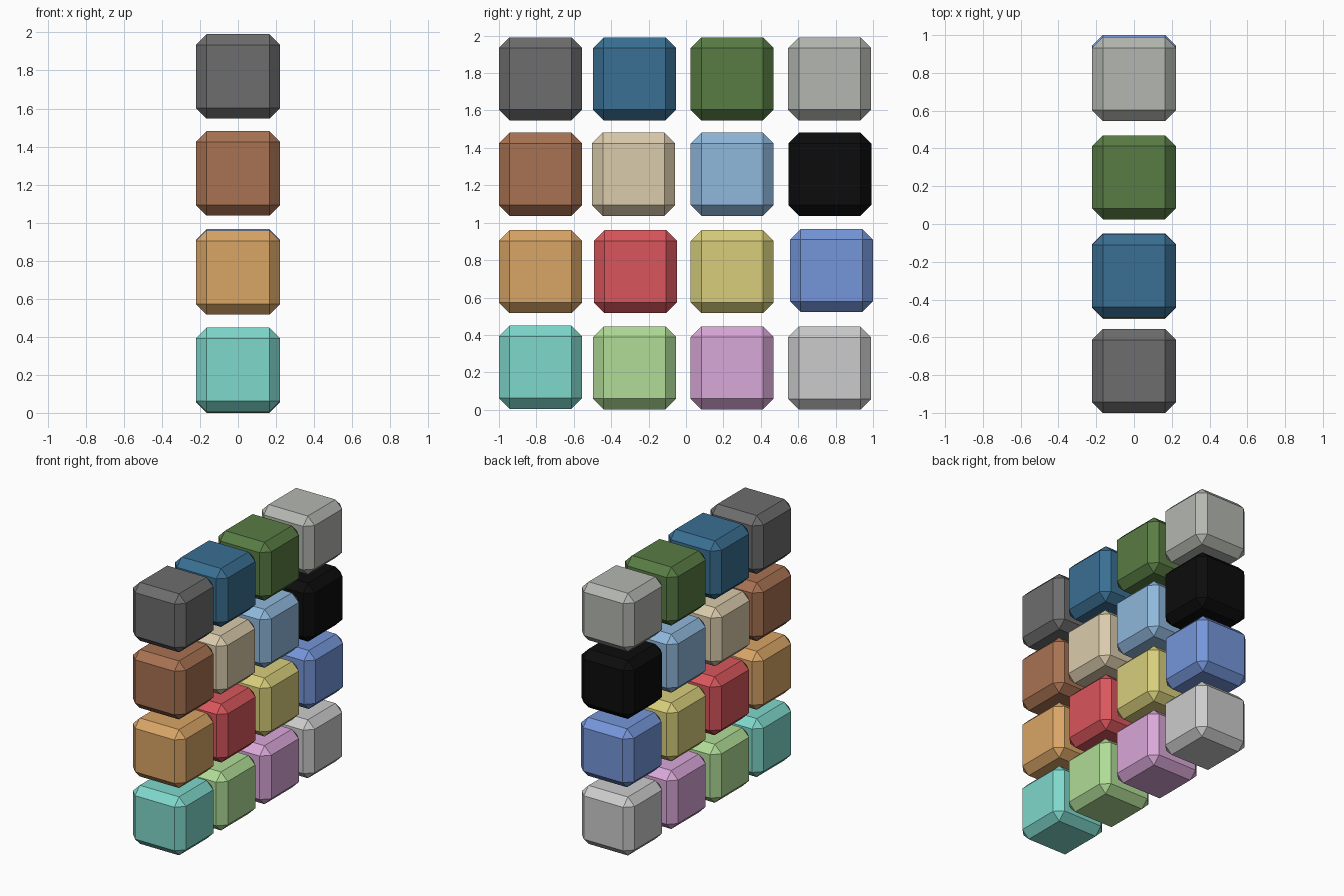
import bpy, bmesh

if "Cube" in bpy.data.objects:
    bpy.data.objects.remove(bpy.data.objects["Cube"])

SIZE, BEVEL = 0.444, 0.057


def material(name, hex_code):
    # sRGB hex to linear diffuse colour
    rgb = [int(hex_code[i:i + 2], 16) / 255 for i in (0, 2, 4)]
    lin = [c / 12.92 if c <= 0.04045 else ((c + 0.055) / 1.055) ** 2.4 for c in rgb]
    mat = bpy.data.materials.new(name)
    mat.diffuse_color = (*lin, 1)
    mat.use_nodes = True
    mat.node_tree.nodes["Principled BSDF"].inputs["Base Color"].default_value = mat.diffuse_color
    return mat


def block(name, y, z, hex_code):
    # flat-shaded cube with single-segment chamfered edges
    bm = bmesh.new()
    bmesh.ops.create_cube(bm, size=SIZE)
    bmesh.ops.bevel(bm, geom=bm.edges[:], offset=BEVEL, segments=1,
                    affect='EDGES', profile=0.5)
    mesh = bpy.data.meshes.new(name)
    bm.to_mesh(mesh)
    bm.free()
    mesh.materials.append(material(name + "_paint", hex_code))
    obj = bpy.data.objects.new(name, mesh)
    obj.location = (0, y, z)
    bpy.context.collection.objects.link(obj)


# Rows from bottom to top: height, then (colour name, y, hex) front to back
rows = [
    (0.227, [("teal", -0.778, "7fd8cc"), ("lime", -0.275, "b0dc97"),
             ("pink", 0.247, "d9a8d8"), ("silver", 0.768, "c0c0c0")]),
    (0.738, [("orange", -0.778, "d9a566"), ("red", -0.271, "d9565c"),
             ("yellow", 0.247, "d8ce7c"), ("blue", 0.778, "7596da")]),
    (1.259, [("brown", -0.778, "a87252"), ("cream", -0.280, "dacbac"),
             ("sky", 0.247, "8fb8dc"), ("black", 0.769, "0c0c0c")]),
    (1.769, [("charcoal", -0.778, "6d6d6d"), ("navy", -0.275, "3a6f93"),
             ("green", 0.247, "597c44"), ("stone", 0.768, "b4b7b0")]),
]
# Small offsets in height of single blocks
nudge = {"silver": -0.005, "lime": -0.003, "pink": -0.003, "blue": 0.006}

for z, row in rows:
    for colour, y, code in row:
        block(colour + "_block", y, z + nudge.get(colour, 0), code)
